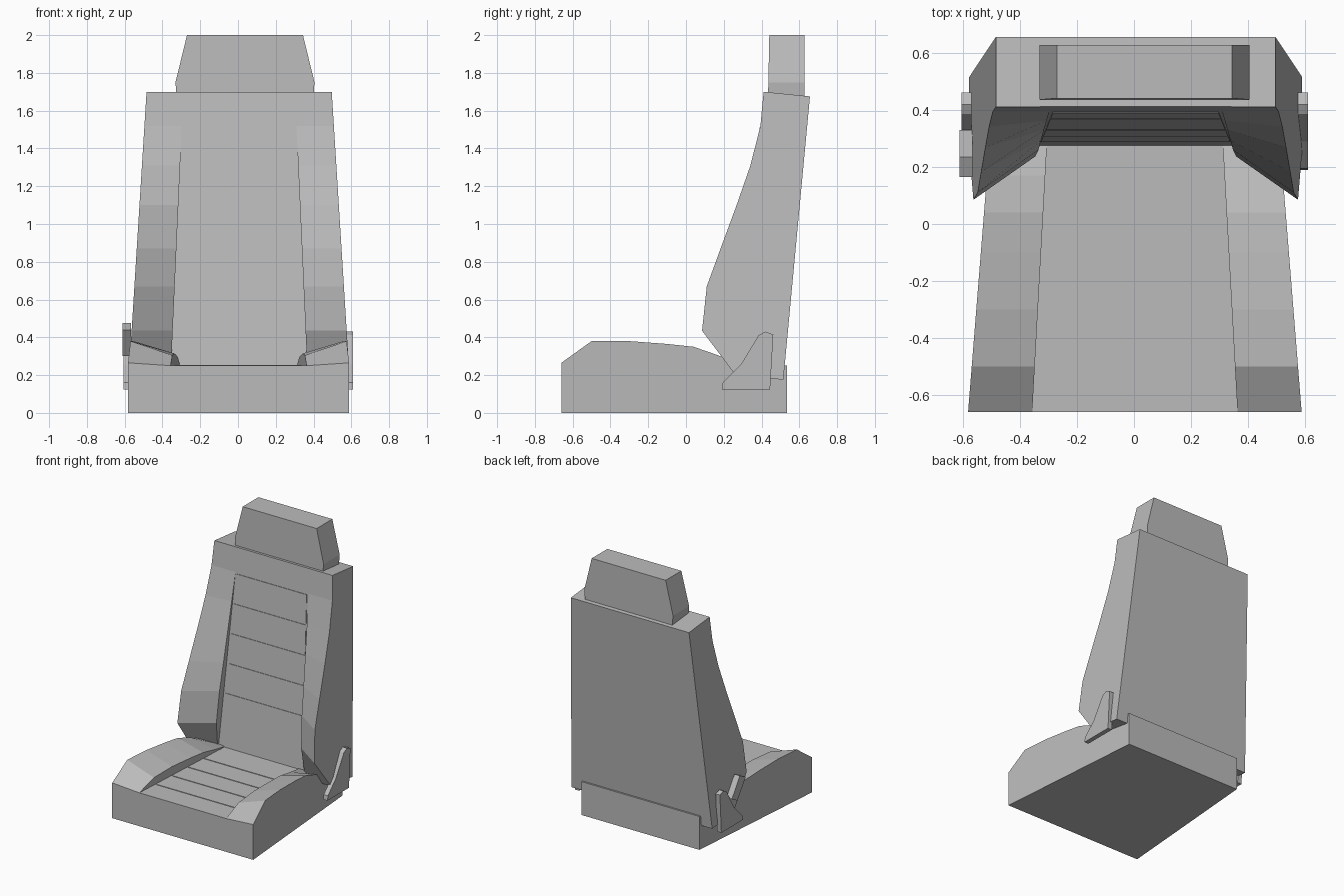
import bpy, bmesh
from mathutils import Vector

cube = bpy.data.objects.get("Cube")
if cube:
    bpy.data.objects.remove(cube)

grey = bpy.data.materials.new("seat_grey")
grey.use_nodes = True
colour = (0.5, 0.5, 0.5, 1)
grey.diffuse_color = colour
grey.node_tree.nodes["Principled BSDF"].inputs["Base Color"].default_value = colour


def finish(bm, name):
    bmesh.ops.remove_doubles(bm, verts=bm.verts, dist=0.0005)
    bmesh.ops.recalc_face_normals(bm, faces=bm.faces)
    mesh = bpy.data.meshes.new(name)
    bm.to_mesh(mesh)
    bm.free()
    mesh.materials.append(grey)
    obj = bpy.data.objects.new(name, mesh)
    bpy.context.collection.objects.link(obj)
    return obj


def loft(name, sections):
    """Skin a list of equal-length closed sections and cap both ends."""
    bm = bmesh.new()
    rings = [[bm.verts.new(p) for p in s] for s in sections]
    n = len(rings[0])
    for a, b in zip(rings, rings[1:]):
        for i in range(n):
            j = (i + 1) % n
            bm.faces.new((a[i], a[j], b[j], b[i]))
    bm.faces.new(rings[0])
    bm.faces.new(rings[-1])
    return finish(bm, name)


def prism(name, outline, depth):
    depth = Vector(depth)
    pts = [Vector(p) for p in outline]
    return loft(name, [pts, [p + depth for p in pts]])


def bolstered(half, inner, base, edge, lip, panel):
    """Half-section with raised side bolster, mirrored: list of (x, height)."""
    side = [(half, base), (half, edge), (inner, lip), (inner, panel)]
    return [(-x, h) for x, h in side] + side[::-1]


# Cushion: (y, bolster edge z, bolster lip z), tapering to the rear
PANEL_Z = 0.25
cushion = []
for y, edge, lip in [(-0.66, 0.265, 0.25), (-0.5, 0.38, 0.305), (-0.3, 0.38, 0.315),
                     (-0.1, 0.365, 0.305), (0.04, 0.35, 0.295), (0.17, 0.305, 0.27),
                     (0.3, 0.25, 0.25), (0.535, 0.25, 0.25)]:
    t = y + 0.66
    ring = bolstered(0.585 - 0.08 * t, 0.36 - 0.055 * t, 0, edge, lip, PANEL_Z)
    cushion.append([(x + 0.003, y, z) for x, z in ring])
loft("seat_cushion", cushion)


# Backrest: (z, bolster edge y, how far the lip stands off the panel)
def panel_y(z):
    return 0.275 + 0.094 * (z - 0.25)


backrest = []
for z, edge, lip in [(0.2, 0.262, 0), (0.435, 0.085, 0.055), (0.67, 0.11, 0.055),
                     (0.87, 0.183, 0.04), (1.1, 0.268, 0.025), (1.31, 0.341, 0.012),
                     (1.52, 0.394, 0), (1.7, 0.411, 0)]:
    p = panel_y(z)
    ring = bolstered(0.584 - 0.0625 * (z - 0.2), 0.358 - 0.045 * (z - 0.3),
                     p + 0.245, min(edge, p), p - lip, p)
    backrest.append([(x + 0.006, y, z - 0.1 * max(0, y - p)) for x, y in ring])
loft("backrest", backrest)

# Raised upholstery strips separated by narrow seams
GAP = 0.01
for i in range(4):
    y0 = -0.487 + 0.176 * i
    y1 = y0 + 0.176 - GAP
    w0, w1 = [0.335 - 0.042 * (y + 0.487) for y in (y0, y1)]
    prism("seat_strip", [(-w0, y0, 0.246), (w0, y0, 0.246), (w1, y1, 0.246), (-w1, y1, 0.246)],
          (0, 0, 0.008))
for i in range(5):
    z0 = 0.43 + 0.218 * i
    z1 = z0 + 0.218 - GAP
    w0, w1 = [0.332 - 0.038 * (z - 0.43) for z in (z0, z1)]
    corners = [(-w0, z0), (w0, z0), (w1, z1), (-w1, z1)]
    prism("back_strip", [(x + 0.006, panel_y(z) + 0.004, z) for x, z in corners],
          (0, -0.008, 0))

# Headrest, set slightly towards the left
profile = [(0.362, 1.67), (0.368, 1.75), (0.307, 2.0)]
outline = [(-x, z) for x, z in profile] + [(x, z) for x, z in profile[::-1]]
loft("headrest", [[(x + 0.037, 0.435 + (z - 1.7) * 0.02, z) for x, z in outline],
                  [(x + 0.037, 0.627, z) for x, z in outline]])

# Hinge brackets on both sides
bracket = [(0.19, 0.125), (0.195, 0.16), (0.29, 0.255), (0.385, 0.412), (0.42, 0.43),
           (0.462, 0.415), (0.445, 0.125)]
for name, x in (("left_hinge_bracket", 0.575), ("right_hinge_bracket", -0.605)):
    prism(name, [(x, y, z) for y, z in bracket], (0.035, 0, 0))

# Recline lever on the right side
lever = [(0.265, 0.3), (0.33, 0.335), (0.235, 0.475), (0.165, 0.44)]
prism("recline_lever", [(-0.612, y, z) for y, z in lever], (0.045, 0, 0))
